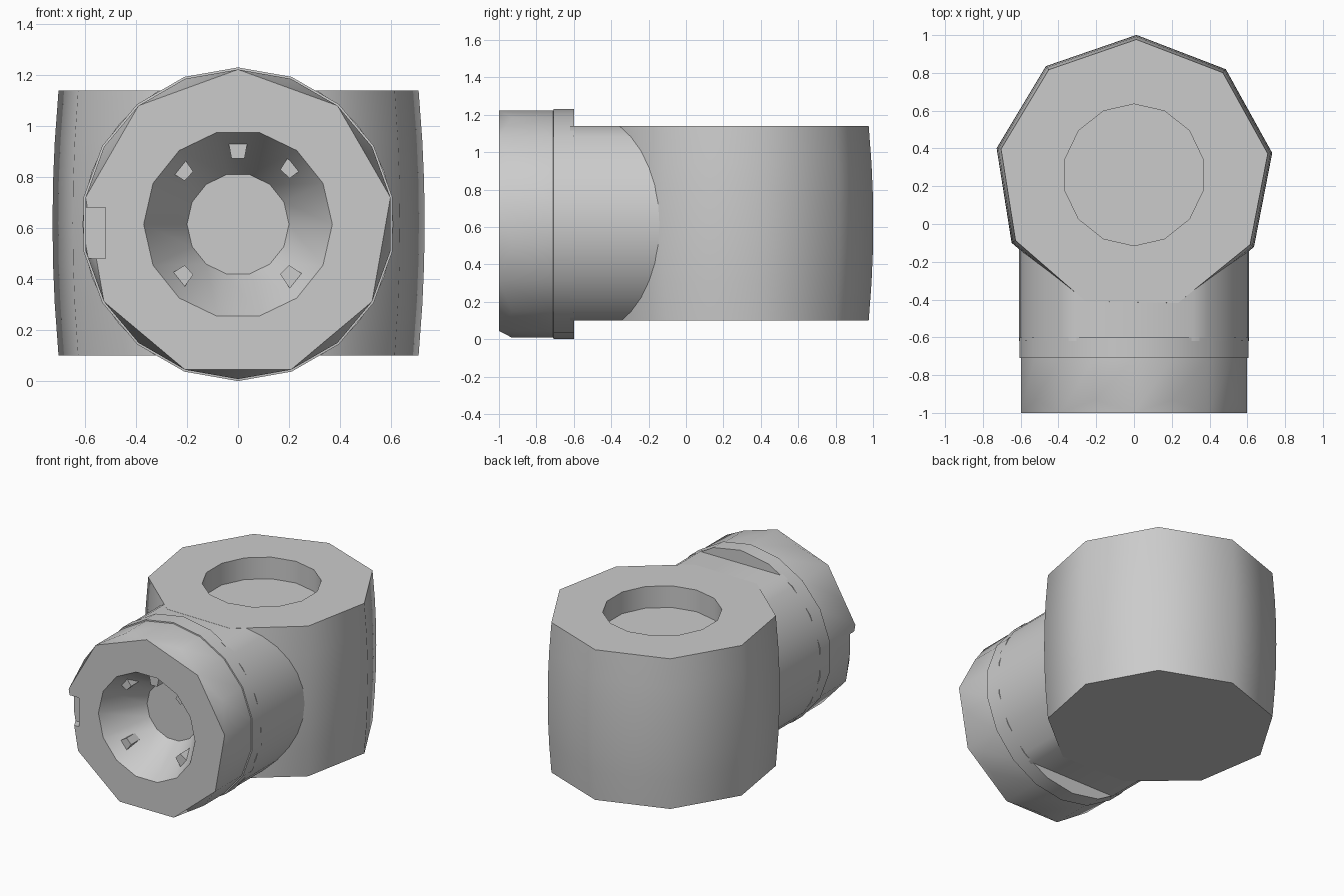
import bpy, bmesh, math
from mathutils import Vector

if "Cube" in bpy.data.objects:
    bpy.data.objects.remove(bpy.data.objects["Cube"])

CZ = 0.615          # height of the socket axis
BODY_Y = 0.26       # centre of the upright body


def finish(name, bm):
    bmesh.ops.recalc_face_normals(bm, faces=bm.faces)
    me = bpy.data.meshes.new(name)
    bm.to_mesh(me)
    bm.free()
    ob = bpy.data.objects.new(name, me)
    bpy.context.collection.objects.link(ob)
    return ob


def ring(n, r, pos, axis, start=90.0):
    pts = []
    for i in range(n):
        a = math.radians(start) - 2 * math.pi * i / n
        u, v = r * math.cos(a), r * math.sin(a)
        pts.append(Vector((u, BODY_Y + v, pos)) if axis == 'Z'
                   else Vector((u, pos, CZ + v)))
    return pts


def loft(rings):
    bm = bmesh.new()
    loops = [[bm.verts.new(p) for p in r] for r in rings]
    n = len(loops[0])
    for a, b in zip(loops, loops[1:]):
        for i in range(n):
            j = (i + 1) % n
            bm.faces.new((a[i], a[j], b[j], b[i]))
    bm.faces.new(loops[0])
    bm.faces.new(loops[-1])
    return bm


def cut(ob, cutter):
    cutter.hide_render = True
    m = ob.modifiers.new("cut", 'BOOLEAN')
    m.operation = 'DIFFERENCE'
    m.solver = 'EXACT'
    m.object = cutter
    bpy.context.view_layer.objects.active = ob
    bpy.ops.object.modifier_apply(modifier=m.name)
    bpy.data.objects.remove(cutter)


def box(name, lo, hi):
    bm = bmesh.new()
    bmesh.ops.create_cube(bm, size=1)
    lo, hi = Vector(lo), Vector(hi)
    for v in bm.verts:
        v.co = (lo + hi) / 2 + v.co * (hi - lo)
    return finish(name, bm)


# Upright nine-sided body, slightly barrelled, with a shallow round recess on top
profile = [(0.10, 0.717), (0.30, 0.732), (0.46, 0.739), (0.62, 0.741),
           (0.78, 0.739), (0.94, 0.732), (1.14, 0.717)]
body = finish("body", loft([ring(9, r, z, 'Z', 89) for z, r in profile]))
cut(body, finish("recess_cutter", loft([ring(14, 0.375, z, 'Z') for z in (0.99, 1.3)])))

# Neck: round tube trimmed flat, level with the top and bottom of the body
bm = loft([ring(36, 0.61, y, 'Y') for y in (-0.62, -0.13)])
for z, n in ((1.139, 1), (0.101, -1)):
    bmesh.ops.bisect_plane(bm, geom=bm.verts[:] + bm.edges[:] + bm.faces[:],
                           plane_co=(0, 0, z), plane_no=(0, 0, n), clear_outer=True)
    bmesh.ops.holes_fill(bm, edges=[e for e in bm.edges if e.is_boundary])
neck = finish("neck", bm)

# Collar: 18 sides, front face reduced to nine sides with chipped corners
front = ring(18, 0.607, -1.0, 'Y')
back = [ring(18, 0.607, -0.71, 'Y'), ring(18, 0.615, -0.709, 'Y'),
        ring(18, 0.615, -0.6, 'Y')]
bm = bmesh.new()
loops = [[bm.verts.new(p + Vector((0, 0.07 * (i % 2), 0))) for i, p in enumerate(front)]]
loops += [[bm.verts.new(p) for p in r] for r in back]
for a, b in zip(loops, loops[1:]):
    for i in range(18):
        j = (i + 1) % 18
        bm.faces.new((a[i], a[j], b[j], b[i]))
for i in range(0, 18, 2):
    bm.faces.new((loops[0][i], loops[0][i + 1], loops[0][(i + 2) % 18]))
bm.faces.new(loops[0][::2])
bm.faces.new(loops[-1])
collar = finish("collar", bm)

# Tapered socket and small side notch in the collar
half = 90 + 180 / 14
slope = (0.37 - 0.20) / 0.29
cut(collar, finish("socket_cutter", loft([
    ring(14, 0.37 + 0.1 * slope, -1.1, 'Y', half), ring(14, 0.20, -0.71, 'Y', half)])))
cut(collar, box("notch_cutter", (-0.7, -1.1, 0.48), (-0.52, -0.94, 0.68)))

# Small teeth standing on the socket wall
for i, (x, z) in enumerate([(-0.22, 0.83), (0, 0.91), (0.21, 0.84), (0.21, 0.41), (-0.22, 0.41)]):
    bm = bmesh.new()
    c = Vector((x, 0, z - CZ))
    d = c.normalized()
    t = Vector((-d.z, 0, d.x))
    sect = [c + d * s * 0.038 + t * w for s, w in ((1, 0.04), (1, -0.04), (-1, -0.025), (-1, 0.025))]
    bm.free()
    finish("socket_tooth_%d" % i,
           loft([[p + Vector((0, y, CZ)) for p in sect] for y in (-0.92, -0.78)]))

# Smooth rounded sides, keep rims sharp
for ob in (body, neck, collar):
    bpy.ops.object.select_all(action='DESELECT')
    ob.select_set(True)
    bpy.context.view_layer.objects.active = ob
    bpy.ops.object.shade_smooth_by_angle(angle=math.radians(42))
